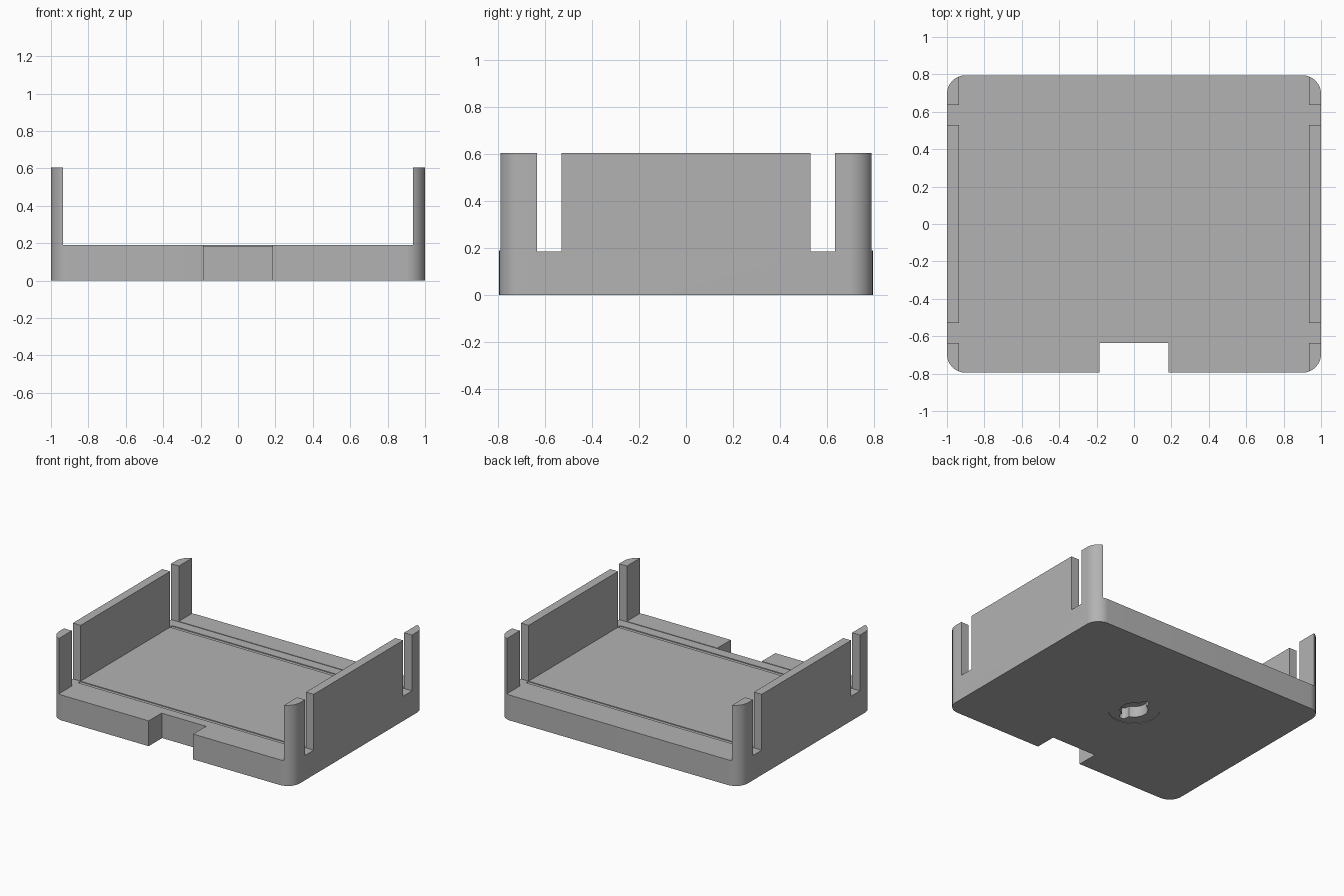
import bpy, bmesh, math

old = bpy.data.objects.get("Cube")
if old:
    bpy.data.objects.remove(old)

grey = bpy.data.materials.new("light_grey")
grey.use_nodes = True
colour = (0.45, 0.45, 0.45, 1)
grey.diffuse_color = colour
grey.node_tree.nodes["Principled BSDF"].inputs["Base Color"].default_value = colour

HX, HY, TOP = 1.0, 0.795, 0.605     # half width, half depth, wall height
RADIUS, WALL_X = 0.1, 0.935         # corner radius, inner face of side walls
LEDGE, FLOOR = 0.19, 0.186          # end ledges and slightly lower floor


def prism(name, outline, z0, z1):
    """Extrude a flat outline between two heights."""
    bm = bmesh.new()
    face = bm.faces.new([bm.verts.new((x, y, z0)) for x, y in outline])
    up = bmesh.ops.extrude_face_region(bm, geom=[face])["geom"]
    for v in up:
        if isinstance(v, bmesh.types.BMVert):
            v.co.z = z1
    bmesh.ops.recalc_face_normals(bm, faces=bm.faces)
    mesh = bpy.data.meshes.new(name)
    bm.to_mesh(mesh)
    bm.free()
    mesh.materials.append(grey)
    ob = bpy.data.objects.new(name, mesh)
    bpy.context.collection.objects.link(ob)
    return ob


def box(name, x0, x1, y0, y1, z0, z1):
    return prism(name, [(x0, y0), (x1, y0), (x1, y1), (x0, y1)], z0, z1)


def arc(cx, cy, r, start, end, steps):
    angles = [math.radians(start + (end - start) * i / steps) for i in range(steps + 1)]
    return [(cx + r * math.cos(a), cy + r * math.sin(a)) for a in angles]


def cut(target, cutter):
    mod = target.modifiers.new(cutter.name, 'BOOLEAN')
    mod.operation, mod.solver, mod.object = 'DIFFERENCE', 'EXACT', cutter
    bpy.context.view_layer.objects.active = target
    bpy.ops.object.modifier_apply(modifier=mod.name)
    bpy.data.objects.remove(cutter)


# Rounded block for the whole tray
outline = []
for sx, sy, start in ((1, 1, 0), (-1, 1, 90), (-1, -1, 180), (1, -1, 270)):
    outline += arc(sx * (HX - RADIUS), sy * (HY - RADIUS), RADIUS, start, start + 90, 16)
tray = prism("tray", outline, 0, TOP)

# Hollow between the side walls, then the slightly sunken floor
cut(tray, box("hollow_cutter", -WALL_X, WALL_X, -1, 1, LEDGE, 1))
cut(tray, box("floor_cutter", -WALL_X, WALL_X, -0.635, 0.635, FLOOR, 0.3))

# Slots that separate the corner posts from the side walls, and thin floor grooves
for s in (-1, 1):
    y0, y1 = sorted((s * 0.53, s * 0.635))
    cut(tray, box("slot_cutter", -1.1, 1.1, y0, y1, FLOOR, 1))
    y0, y1 = sorted((s * 0.53, s * 0.56))
    cut(tray, box("groove_cutter", -WALL_X, WALL_X, y0, y1, FLOOR - 0.006, 0.3))

# Front notch
cut(tray, box("notch_cutter", -0.185, 0.185, -1, -0.635, -0.1, 0.4))

# Underside mount: shallow disc recess and a deeper keyhole with two slots
cut(tray, prism("disc_cutter", arc(0, 0, 0.175, 0, 352.5, 47), -0.1, 0.004))
tab, hub, reach = 0.03, 0.095, 0.11
a = math.degrees(math.asin(tab / hub))
keyhole = (arc(0, 0, hub, a - 90, 90 - a, 16) + arc(0, reach, tab, 0, 180, 8)
           + arc(0, 0, hub, 90 + a, 270 - a, 16) + arc(0, -reach, tab, 180, 360, 8))
cut(tray, prism("keyhole_cutter", keyhole, -0.1, 0.085))

# Smooth rounded corners, crisp edges
bpy.ops.object.select_all(action='DESELECT')
tray.select_set(True)
bpy.context.view_layer.objects.active = tray
bpy.ops.object.shade_smooth_by_angle(angle=math.radians(30))
